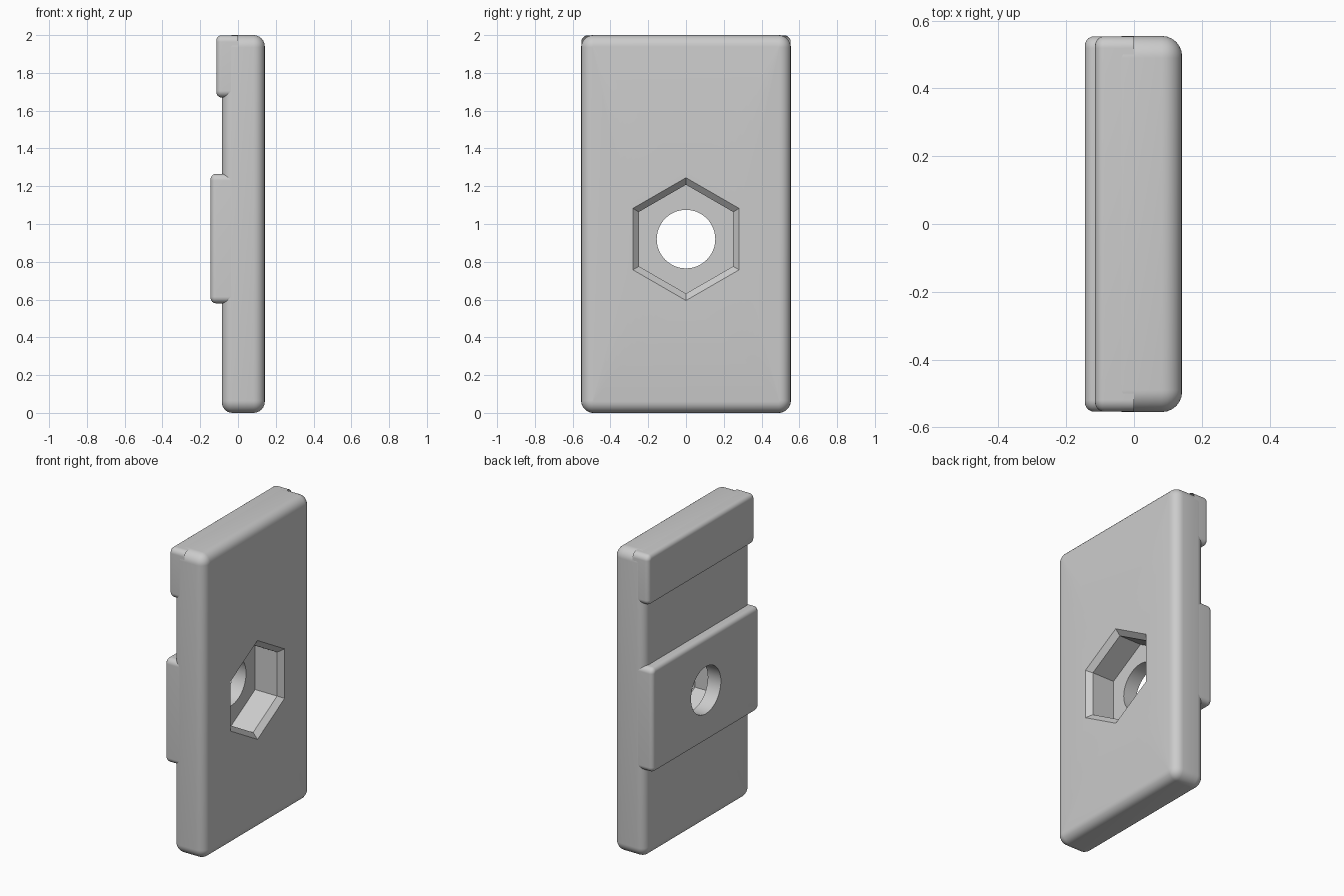
import bpy
import bmesh
import math

cube = bpy.data.objects.get("Cube")
if cube:
    bpy.data.objects.remove(cube, do_unlink=True)

grey = bpy.data.materials.new("plain_grey")
grey.use_nodes = True
colour = (0.6, 0.6, 0.6, 1)
grey.diffuse_color = colour
grey.node_tree.nodes["Principled BSDF"].inputs["Base Color"].default_value = colour

SIDES = 48        # points in every ring
FILLET_STEPS = 6
HALF_Y = 0.555
BOLT_Z = 0.92
BOLT_RADIUS = 0.155


def circle(x, radius):
    """Ring around the bolt axis."""
    angles = [2 * math.pi * i / SIDES for i in range(SIDES)]
    return [(x, radius * math.sin(a), BOLT_Z + radius * math.cos(a)) for a in angles]


def hexagon(x, radius):
    """Six-sided ring around the bolt axis with one vertex pointing up."""
    points = []
    for i in range(SIDES):
        a = 2 * math.pi * i / SIDES
        r = radius * math.cos(math.pi / 6) / math.cos(a % (math.pi / 3) - math.pi / 6)
        points.append((x, r * math.sin(a), BOLT_Z + r * math.cos(a)))
    return points


def rounded_rectangle(x, half_y, z0, z1, corner, inset):
    """Ring with rounded corners, shrunk evenly by inset."""
    points = []
    per_corner = SIDES // 4
    signs = ((1, 1), (1, -1), (-1, -1), (-1, 1))
    for k, (sy, sz) in enumerate(signs):
        cy = sy * (half_y - corner)
        cz = z1 - corner if sz > 0 else z0 + corner
        for j in range(per_corner):
            a = math.pi / 2 * (k + j / (per_corner - 1))
            r = corner - inset
            points.append((x, cy + r * math.sin(a), cz + r * math.cos(a)))
    return points


def fillet(x_face, direction, radius, *outline):
    """Rings rounding from the side walls over to the face at x_face."""
    rings = []
    for i in range(FILLET_STEPS + 1):
        a = math.pi / 2 * i / FILLET_STEPS
        x = x_face - direction * radius * (1 - math.sin(a))
        rings.append(rounded_rectangle(x, *outline, radius * (1 - math.cos(a))))
    return rings


def loft(name, rings, closed=False, cap=False):
    """Skin consecutive rings with quads."""
    bm = bmesh.new()
    loops = [[bm.verts.new(p) for p in ring] for ring in rings]
    pairs = list(zip(loops, loops[1:]))
    if closed:
        pairs.append((loops[-1], loops[0]))
    for a, b in pairs:
        for i in range(SIDES):
            j = (i + 1) % SIDES
            bm.faces.new((a[i], a[j], b[j], b[i]))
    if cap:
        bm.faces.new(loops[-1])
    bmesh.ops.recalc_face_normals(bm, faces=bm.faces[:])
    mesh = bpy.data.meshes.new(name)
    bm.to_mesh(mesh)
    bm.free()
    mesh.materials.append(grey)
    obj = bpy.data.objects.new(name, mesh)
    bpy.context.scene.collection.objects.link(obj)
    return obj


# Main plate with a round bolt hole and a chamfered hexagonal nut pocket
plate_outline = (HALF_Y, 0, 2, 0.065)
plate_rings = [circle(-0.085, BOLT_RADIUS)]
plate_rings += reversed(fillet(-0.085, -1, 0.055, *plate_outline))
plate_rings += fillet(0.142, 1, 0.06, *plate_outline)
plate_rings += [hexagon(0.142, 0.325), hexagon(0.11, 0.288), hexagon(-0.05, 0.288),
                circle(-0.05, BOLT_RADIUS)]
plate = loft("mounting_plate", plate_rings, closed=True)

# Raised pads on the back, rooted just inside the plate walls
pad_half_y = HALF_Y - 0.001
top_outline = (pad_half_y, 1.67, 1.999, 0.035)
top_rings = [rounded_rectangle(0, *top_outline, 0)]
top_rings += fillet(-0.115, -1, 0.028, *top_outline)
top_pad = loft("top_pad", top_rings, cap=True)

middle_outline = (pad_half_y, 0.58, 1.265, 0.035)
middle_rings = [rounded_rectangle(0, *middle_outline, 0)]
middle_rings += fillet(-0.145, -1, 0.028, *middle_outline)
middle_rings += [circle(-0.145, BOLT_RADIUS), circle(-0.085, BOLT_RADIUS)]
middle_pad = loft("middle_pad", middle_rings)

# Smooth the rounded rims and keep the pocket edges crisp
bpy.ops.object.select_all(action='DESELECT')
for part in (plate, top_pad, middle_pad):
    part.select_set(True)
bpy.context.view_layer.objects.active = plate
bpy.ops.object.shade_smooth_by_angle(angle=math.radians(30))
